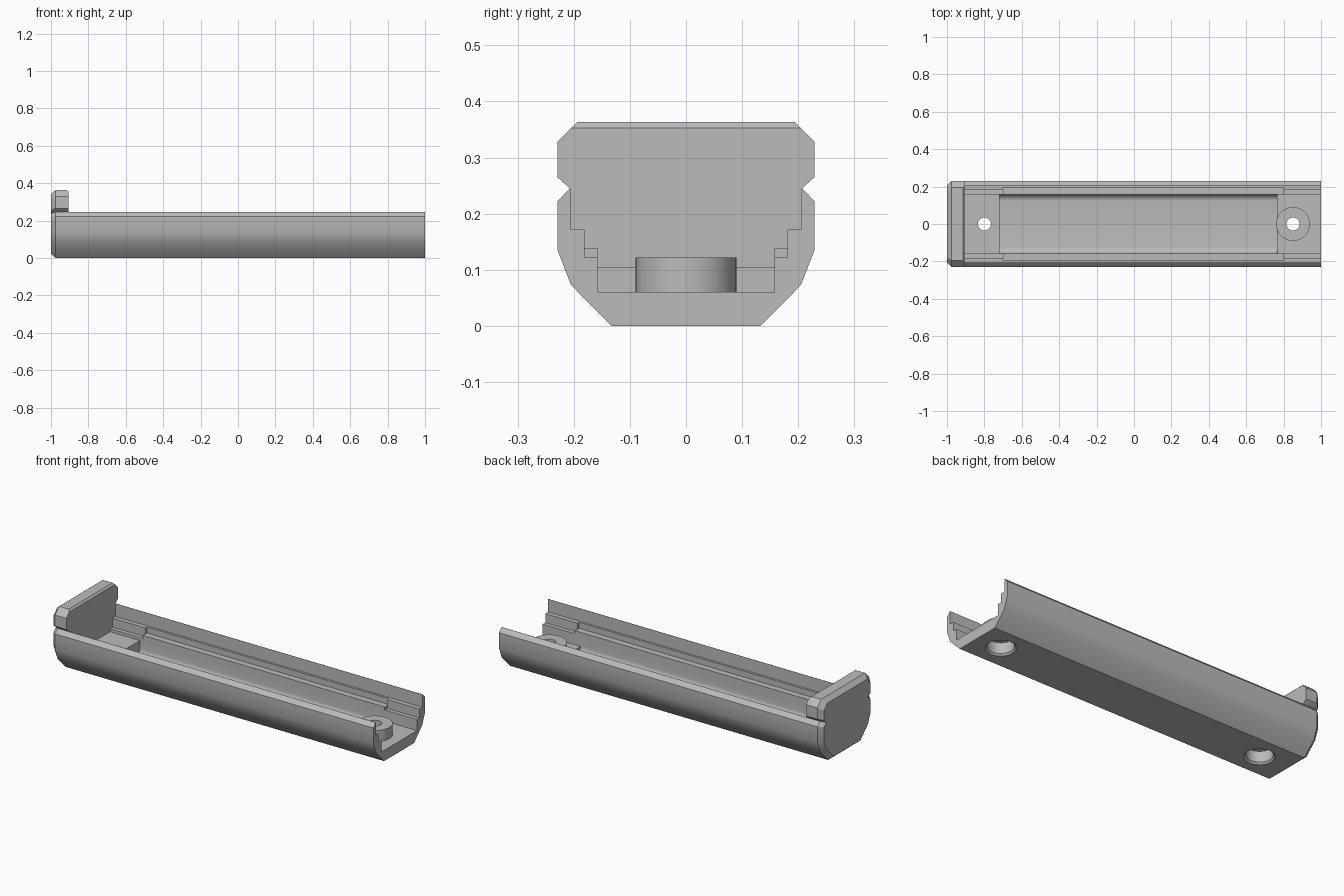
import bpy
import bmesh
import math

cube = bpy.data.objects.get("Cube")
if cube:
    bpy.data.objects.remove(cube, do_unlink=True)

grey = bpy.data.materials.new("plain grey")
grey.use_nodes = True
COLOUR = (0.5, 0.5, 0.5, 1)
grey.diffuse_color = COLOUR
grey.node_tree.nodes["Principled BSDF"].inputs["Base Color"].default_value = COLOUR


def finish(bm, name):
    bmesh.ops.recalc_face_normals(bm, faces=bm.faces)
    mesh = bpy.data.meshes.new(name)
    bm.to_mesh(mesh)
    bm.free()
    mesh.materials.append(grey)
    obj = bpy.data.objects.new(name, mesh)
    bpy.context.collection.objects.link(obj)
    return obj


def mirrored(half):
    """Close a half profile of (y, z) points across the centre plane."""
    return half + [(-y, z) for y, z in reversed(half)]


def loft(name, sections):
    """Skin equal-length (x, profile) sections and cap both ends."""
    bm = bmesh.new()
    rings = [[bm.verts.new((x, y, z)) for y, z in prof] for x, prof in sections]
    for a, b in zip(rings, rings[1:]):
        for i in range(len(a)):
            j = (i + 1) % len(a)
            bm.faces.new((a[i], a[j], b[j], b[i]))
    bm.faces.new(rings[0])
    bm.faces.new(rings[-1])
    return finish(bm, name)


def prism(name, half, x0, x1):
    return loft(name, [(x0, mirrored(half)), (x1, mirrored(half))])


def cone(name, x, r0, r1, z0, z1):
    bm = bmesh.new()
    bmesh.ops.create_cone(bm, cap_ends=True, segments=48, radius1=r0, radius2=r1, depth=z1 - z0)
    bmesh.ops.translate(bm, verts=bm.verts, vec=(x, 0, (z0 + z1) / 2))
    return finish(bm, name)


def combine(target, tool, operation="DIFFERENCE"):
    """Apply a boolean and discard the tool."""
    mod = target.modifiers.new("shape", "BOOLEAN")
    mod.operation, mod.solver, mod.object = operation, "EXACT", tool
    bpy.ops.object.select_all(action="DESELECT")
    bpy.context.view_layer.objects.active = target
    target.select_set(True)
    bpy.ops.object.modifier_apply(modifier=mod.name)
    bpy.data.objects.remove(tool, do_unlink=True)


def slot(y, z, x0, x1):
    """Cut a slot of half width y, open above height z."""
    combine(tray, prism("slot_cutter", [(y, z), (y, 0.4)], x0, x1))


# Tray: faceted outer shell, then stepped channel
START, END = -0.905, 1.0
shell = [(0.133, 0), (0.205, 0.073), (0.229, 0.135), (0.229, 0.222), (0.207, 0.245)]
tray = prism("tray", shell, START, END)
slot(0.206, 0.172, -0.95, 1.1)
slot(0.158, 0.105, -0.95, 1.1)
slot(0.194, 0.139, -0.70, 0.80)
slot(0.181, 0.122, -0.95, -0.70)
slot(0.181, 0.122, 0.80, 1.1)
slot(0.158, 0.06, -0.72, 1.1)

# Pocket with rounded lower corners
R = 0.035
arc = [(0.158 - R + R * math.sin(a), 0.06 - R * math.cos(a))
       for a in (math.radians(d) for d in range(0, 91, 15))]
combine(tray, prism("pocket_cutter", arc + [(0.158, 0.11)], -0.72, 0.765))

# Screw boss and countersunk holes
combine(tray, cone("boss", 0.85, 0.09, 0.09, 0.04, 0.122), "UNION")
for x in (-0.80, 0.85):
    combine(tray, cone("bore_cutter", x, 0.035, 0.035, -0.1, 0.3))
    combine(tray, cone("head_cutter", x, 0.068, 0.068, -0.1, 0.07))
    combine(tray, cone("rim_cutter", x, 0.088, 0.068, -0.01, 0.01))

# End wall: taller plate with side notch and bevelled outer rim
full = mirrored(shell + [(0.229, 0.265), (0.229, 0.328), (0.194, 0.363)])
inner = [(y * 0.9, 0.18 + (z - 0.18) * 0.88) for y, z in full]
clipped = [(math.copysign(0.204, y), 0.353) if z > 0.36 else (y, z) for y, z in full]
end_wall = loft("end_wall", [(-1, inner), (-0.975, full), (-0.915, full), (START, clipped)])

for obj in (tray, end_wall):
    bpy.ops.object.select_all(action="DESELECT")
    obj.select_set(True)
    bpy.context.view_layer.objects.active = obj
    bpy.ops.object.shade_smooth_by_angle(angle=math.radians(30))
